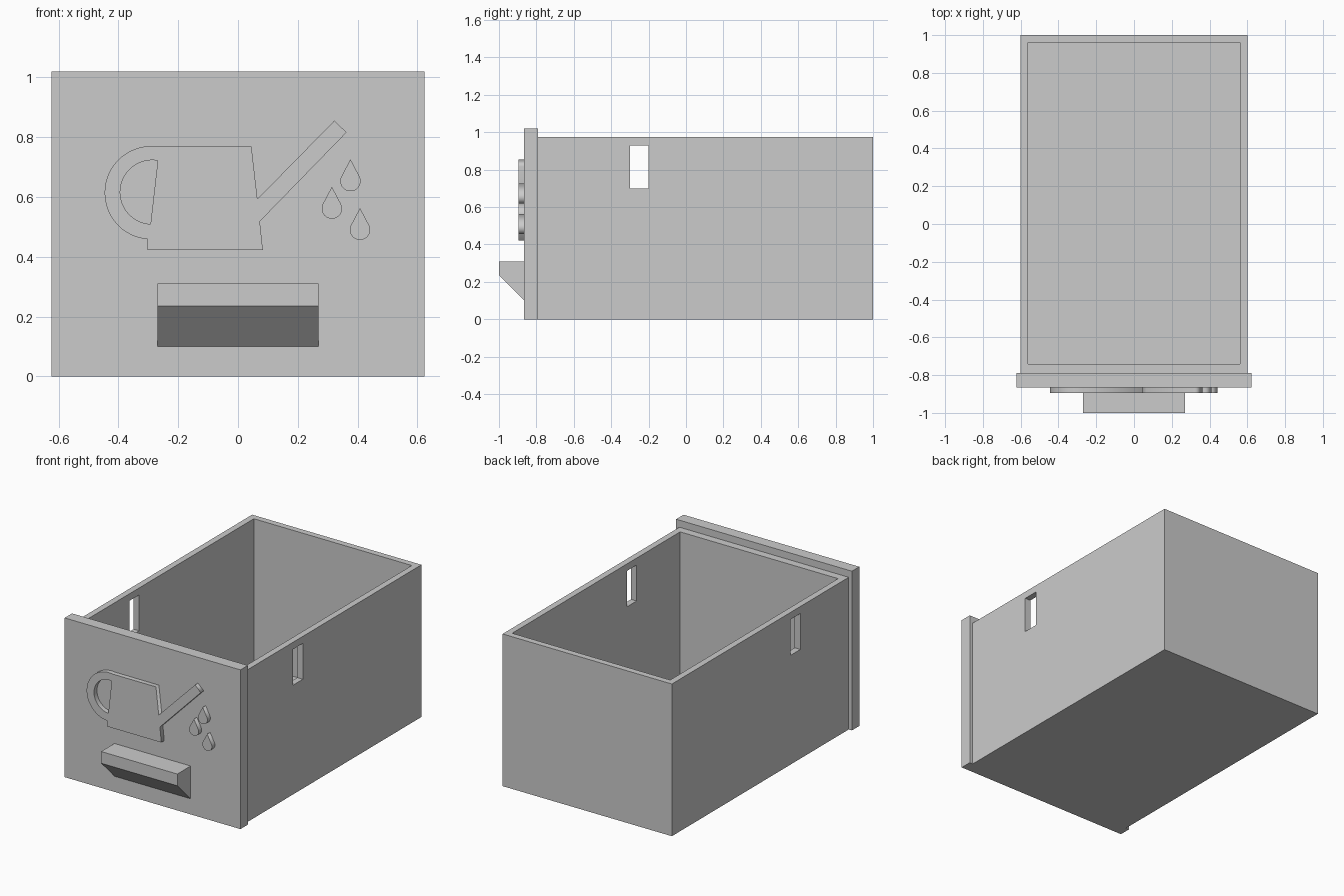
import bpy, bmesh, math

cube = bpy.data.objects.get("Cube")
if cube:
    bpy.data.objects.remove(cube, do_unlink=True)

grey = bpy.data.materials.new("plain grey")
grey.use_nodes = True
grey.diffuse_color = (0.6, 0.6, 0.6, 1)
grey.node_tree.nodes["Principled BSDF"].inputs["Base Color"].default_value = (0.6, 0.6, 0.6, 1)


def link(name, data):
    obj = bpy.data.objects.new(name, data)
    bpy.context.collection.objects.link(obj)
    data.materials.append(grey)
    return obj


def box(name, x, y, z):
    """Block spanning the given (low, high) ranges."""
    bm = bmesh.new()
    bmesh.ops.create_cube(bm, size=1)
    for v in bm.verts:
        v.co = [r[0] if c < 0 else r[1] for c, r in zip(v.co, (x, y, z))]
    me = bpy.data.meshes.new(name)
    bm.to_mesh(me)
    bm.free()
    return link(name, me)


def cut(target, cutter):
    cutter.hide_render = True
    mod = target.modifiers.new("cut", "BOOLEAN")
    mod.operation = "DIFFERENCE"
    mod.solver = "EXACT"
    mod.object = cutter
    bpy.context.view_layer.objects.active = target
    bpy.ops.object.modifier_apply(modifier=mod.name)
    bpy.data.objects.remove(cutter, do_unlink=True)


def arc(cx, cz, r, start, end, n):
    steps = [math.radians(start + (end - start) * i / n) for i in range(n + 1)]
    return [(cx + r * math.cos(a), cz + r * math.sin(a)) for a in steps]


def relief(name, outlines):
    """Raised flat shape on the front panel; inner outlines become holes."""
    cu = bpy.data.curves.new(name, "CURVE")
    cu.dimensions = "2D"
    cu.fill_mode = "BOTH"
    cu.extrude = 0.015
    for pts in outlines:
        sp = cu.splines.new("POLY")
        sp.points.add(len(pts) - 1)
        for p, (x, z) in zip(sp.points, pts):
            p.co = (x, z, 0, 1)
        sp.use_cyclic_u = True
    obj = link(name, cu)
    obj.rotation_euler.x = math.pi / 2
    obj.location.y = -0.88
    bpy.ops.object.select_all(action="DESELECT")
    obj.select_set(True)
    bpy.context.view_layer.objects.active = obj
    bpy.ops.object.convert(target="MESH")


# Open drawer box with a slot through both side walls
drawer = box("drawer_box", (-0.6, 0.6), (-0.79, 1), (0, 0.975))
cut(drawer, box("cavity", (-0.56, 0.56), (-0.74, 0.96), (0.04, 1.2)))
cut(drawer, box("slots", (-0.8, 0.8), (-0.3, -0.2), (0.7, 0.93)))

# Front panel
box("front_panel", (-0.623, 0.623), (-0.865, -0.79), (0, 1.02))

# Pull handle: block with a sloping underside
pull = box("pull_handle", (-0.27, 0.27), (-1, -0.865), (0.1, 0.31))
for v in pull.data.vertices:
    if v.co.y < -0.9 and v.co.z < 0.2:
        v.co.z = 0.235

# Watering can: body and spout, then the round handle with its opening
body = [(-0.302, 0.458), (-0.302, 0.422), (0.083, 0.422), (0.073, 0.518),
        (0.363, 0.816), (0.322, 0.855), (0.065, 0.593), (0.045, 0.768), (-0.265, 0.768)]
outer = arc(-0.29, 0.614, 0.156, 82, 266, 32)
inner = arc(-0.287, 0.616, 0.107, 80, 267, 28)
relief("watering_can", [body + outer, inner])

# Water drops: round below, tapering to a point
for i, (x, z) in enumerate([(0.376, 0.653), (0.314, 0.561), (0.408, 0.49)]):
    relief(f"water_drop_{i + 1}", [[(x, z + 0.073)] + arc(x, z, 0.034, 152, 388, 20)])
